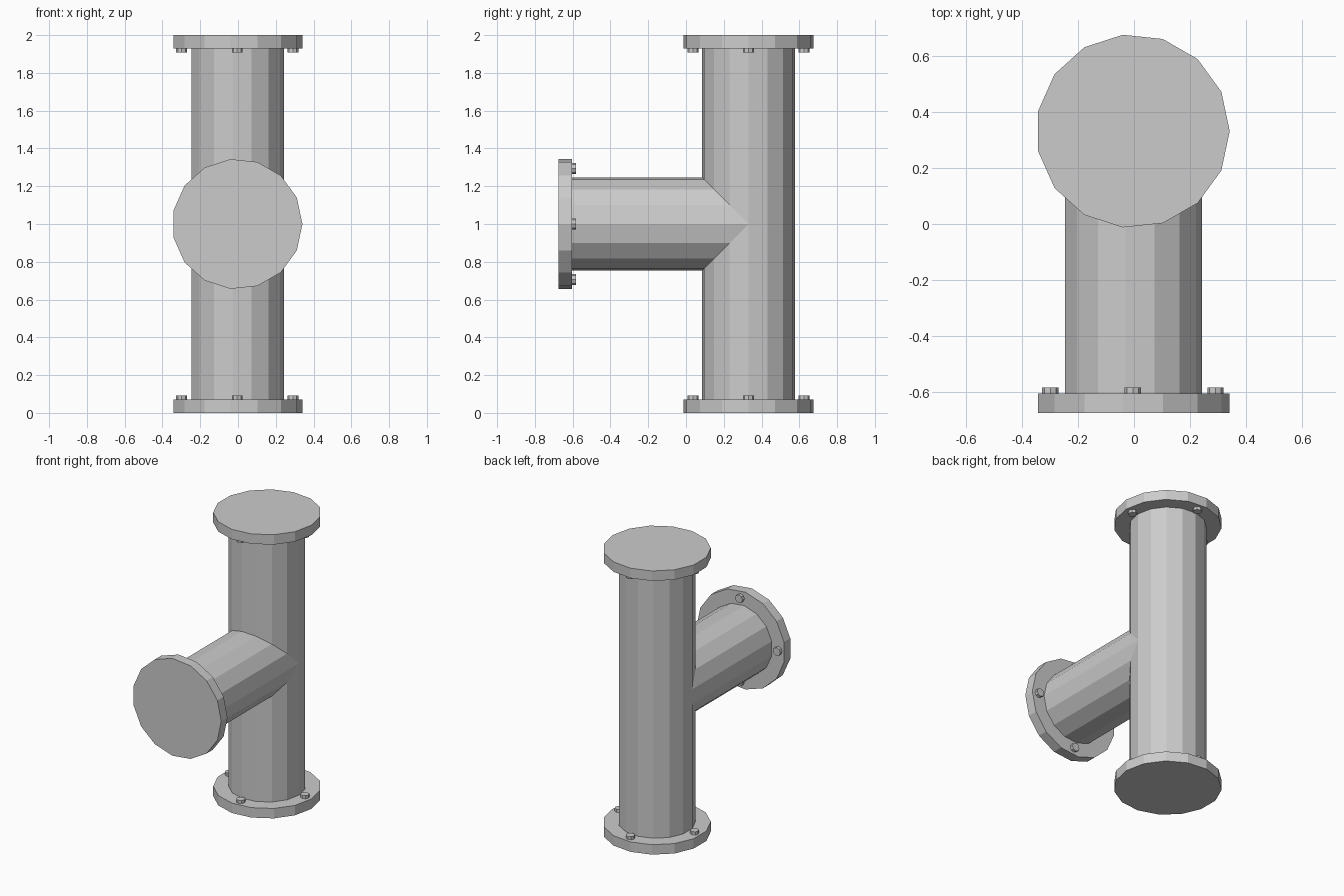
import bpy, bmesh
from math import sin, cos, pi
from mathutils import Matrix, Vector

if "Cube" in bpy.data.objects:
    bpy.data.objects.remove(bpy.data.objects["Cube"])

SIDES = 15
CX, CY, CZ = -0.004, 0.331, 1.0      # where the pipe axes meet
PIPE_R, FLANGE_R, THICK = 0.247, 0.345, 0.07
FRONT = -0.674                       # outer face of the branch flange


def finish(bm, name):
    bmesh.ops.recalc_face_normals(bm, faces=bm.faces[:])
    mesh = bpy.data.meshes.new(name)
    bm.to_mesh(mesh)
    bm.free()
    obj = bpy.data.objects.new(name, mesh)
    bpy.context.collection.objects.link(obj)
    return obj


def circle(n, r):
    return [(r * cos(2 * pi * i / n), r * sin(2 * pi * i / n)) for i in range(n)]


def bridge(bm, a, b):
    a, b = [bm.verts.new(p) for p in a], [bm.verts.new(p) for p in b]
    for i in range(len(a)):
        j = (i + 1) % len(a)
        bm.faces.new((a[i], a[j], b[j], b[i]))
    return a, b


def prism(name, n, r, z0, z1, matrix):
    bm = bmesh.new()
    pts = circle(n, r)
    ends = bridge(bm, [matrix @ Vector((x, y, z0)) for x, y in pts],
                  [matrix @ Vector((x, y, z1)) for x, y in pts])
    for ring in ends:
        bm.faces.new(ring)
    return finish(bm, name)


# Tee pipe: three mitred tubes welded along their shared seam
bm = bmesh.new()
pts = circle(SIDES, PIPE_R)
for s in (-1, 1):
    bridge(bm, [(CX + x, CY + y, CZ + s * (1 - THICK)) for x, y in pts],
           [(CX + x, CY + y, CZ + s * max(0, -y)) for x, y in pts])
bridge(bm, [(CX + x, FRONT + THICK, CZ + z) for x, z in pts],
       [(CX + x, CY - abs(z), CZ + z) for x, z in pts])
bmesh.ops.remove_doubles(bm, verts=bm.verts[:], dist=1e-4)
bmesh.ops.holes_fill(bm, edges=[e for e in bm.edges if e.is_boundary], sides=3)
flat = [e for e in bm.edges if len(e.link_faces) == 2
        and all(abs(v.co.z - CZ) < 1e-4 and v.co.y > CY for v in e.verts)]
bmesh.ops.dissolve_edges(bm, edges=flat, use_verts=True)
finish(bm, "tee_pipe")

# Flanges with four bolts each on the inner side
places = {
    "bottom": Matrix.Translation((CX, CY, 0)),
    "top": Matrix.Translation((CX, CY, 2)) @ Matrix.Rotation(pi, 4, 'X'),
    "branch": Matrix.Translation((CX, FRONT, CZ)) @ Matrix.Rotation(-pi / 2, 4, 'X'),
}
for place, m in places.items():
    prism(place + "_flange", SIDES, FLANGE_R, 0, THICK, m)
    for i, (x, y) in enumerate(circle(4, 0.294)):
        prism(f"{place}_bolt_{i + 1}", 8, 0.029, THICK - 0.005, THICK + 0.022,
              m @ Matrix.Translation((x, y, 0)))
